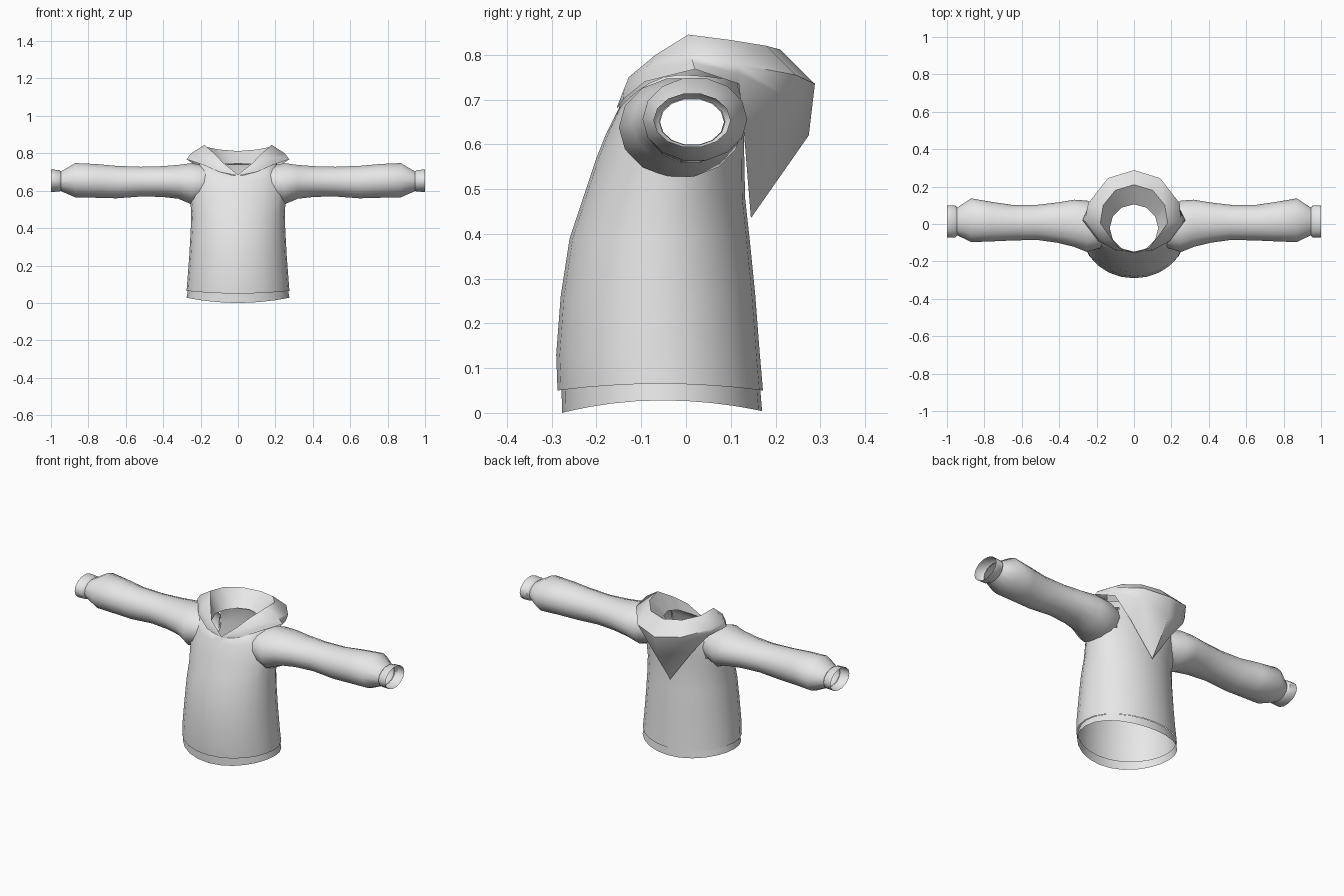
import bpy
import bmesh
from math import sin, cos, tau, radians
from mathutils import Vector

default_cube = bpy.data.objects.get("Cube")
if default_cube:
    bpy.data.objects.remove(default_cube, do_unlink=True)

# Single cloth colour
cloth = bpy.data.materials.new("light grey cloth")
cloth.use_nodes = True
cloth.diffuse_color = (0.8, 0.8, 0.8, 1)
cloth.node_tree.nodes["Principled BSDF"].inputs["Base Color"].default_value = (0.8, 0.8, 0.8, 1)


def body_ring(z_front, z_side, z_back, half_width, y_front, y_back, count=24):
    """Horizontal ring, starting at the front, whose height varies around it."""
    points = []
    for k in range(count):
        angle = tau * (k / count - 0.25)
        s, c = sin(angle), cos(angle)
        z_end = z_front if s < 0 else z_back
        y = (y_front + y_back) / 2 + s * (y_back - y_front) / 2
        points.append(Vector((half_width * c, y, z_side + (z_end - z_side) * s * s)))
    return points


def sleeve_ring(side, x, y_front, y_back, z_low, z_high, count=14):
    """Upright ring across the arm."""
    points = []
    for k in range(count):
        angle = tau * k / count
        y = (y_front + y_back) / 2 + cos(angle) * (y_back - y_front) / 2
        z = (z_low + z_high) / 2 + sin(angle) * (z_high - z_low) / 2
        points.append(Vector((side * x, y, z)))
    return points


def mirrored_loop(half):
    """Close a front-to-back half outline into a full loop."""
    right = [(-x, y, z) for x, y, z in reversed(half[1:-1])]
    return [Vector(p) for p in half + right]


def loft(name, rings, hole=None):
    """Skin closed rings into an open cloth surface; hole drops faces by centre."""
    bm = bmesh.new()
    rows = [[bm.verts.new(p) for p in ring] for ring in rings]
    for low, high in zip(rows, rows[1:]):
        for k in range(len(low)):
            n = (k + 1) % len(low)
            bm.faces.new((low[k], low[n], high[n], high[k]))
    bmesh.ops.recalc_face_normals(bm, faces=bm.faces[:])
    if hole:
        doomed = [f for f in bm.faces if hole(f.calc_center_median())]
        bmesh.ops.delete(bm, geom=doomed, context="FACES")
    mesh = bpy.data.meshes.new(name)
    bm.to_mesh(mesh)
    bm.free()
    mesh.materials.append(cloth)
    obj = bpy.data.objects.new(name, mesh)
    bpy.context.collection.objects.link(obj)
    bpy.ops.object.select_all(action="DESELECT")
    obj.select_set(True)
    bpy.context.view_layer.objects.active = obj
    bpy.ops.object.shade_smooth_by_angle(angle=radians(50))
    return obj


# Torso, from the waist up to the neck opening, with an armhole on each side
torso_rings = [
    (0.05, 0.065, 0.05, 0.275, -0.287, 0.172),
    (0.13, 0.13, 0.13, 0.27, -0.29, 0.165),
    (0.26, 0.26, 0.26, 0.26, -0.28, 0.155),
    (0.39, 0.39, 0.39, 0.253, -0.26, 0.142),
    (0.48, 0.48, 0.48, 0.25, -0.23, 0.132),
    (0.57, 0.58, 0.58, 0.258, -0.2, 0.13),
    (0.62, 0.64, 0.64, 0.255, -0.18, 0.13),
    (0.65, 0.7, 0.7, 0.24, -0.165, 0.127),
    (0.68, 0.755, 0.74, 0.2, -0.15, 0.118),
    (0.68, 0.735, 0.745, 0.13, -0.147, 0.105),
]


def in_armhole(p):
    return abs(p.x) > 0.14 and 0.58 < p.z < 0.705 and -0.1 < p.y < 0.085


loft("torso", [body_ring(*r) for r in torso_rings], in_armhole)

# Waistband tucked under the torso edge
loft("waistband", [
    body_ring(0.0, 0.028, 0.004, 0.275, -0.277, 0.17),
    body_ring(0.052, 0.067, 0.052, 0.268, -0.278, 0.166),
])

# Sleeves and cuffs: distance along the arm, front, back, bottom, top
sleeve_rings = [
    (0.17, -0.125, 0.09, 0.55, 0.735),
    (0.25, -0.15, 0.125, 0.525, 0.75),
    (0.32, -0.122, 0.13, 0.555, 0.74),
    (0.41, -0.1, 0.115, 0.565, 0.733),
    (0.52, -0.085, 0.102, 0.567, 0.73),
    (0.65, -0.088, 0.102, 0.557, 0.735),
    (0.76, -0.093, 0.118, 0.56, 0.745),
    (0.87, -0.097, 0.137, 0.562, 0.75),
    (0.95, -0.058, 0.085, 0.598, 0.702),
]
cuff_rings = [
    (0.945, -0.06, 0.086, 0.598, 0.703),
    (0.955, -0.073, 0.1, 0.594, 0.712),
    (1.0, -0.073, 0.1, 0.592, 0.715),
]
for label, side in (("left", 1), ("right", -1)):
    loft(label + "_sleeve", [sleeve_ring(side, *r) for r in sleeve_rings])
    loft(label + "_cuff", [sleeve_ring(side, *r) for r in cuff_rings])

# Hood: neck seam, opening ridge, bulge, hanging fold and lower hem
seam = body_ring(0.68, 0.735, 0.745, 0.13, -0.148, 0.105, 12)
ridge = mirrored_loop([
    (0, -0.152, 0.686), (0.08, -0.128, 0.75), (0.128, -0.068, 0.8),
    (0.18, 0.005, 0.845), (0.165, 0.1, 0.833), (0.1, 0.18, 0.82), (0, 0.21, 0.812),
])
bulge = mirrored_loop([
    (0, -0.154, 0.684), (0.095, -0.138, 0.725), (0.175, -0.085, 0.775),
    (0.25, 0.01, 0.8), (0.245, 0.11, 0.78), (0.14, 0.245, 0.755), (0, 0.288, 0.735),
])
hem = mirrored_loop([
    (0, -0.154, 0.68), (0.1, -0.141, 0.7), (0.19, -0.092, 0.74),
    (0.275, 0.02, 0.768), (0.225, 0.118, 0.735), (0.13, 0.13, 0.62), (0, 0.145, 0.435),
])
fold = []
for k, (a, b) in enumerate(zip(bulge, hem)):
    sag = max(0, -cos(tau * k / len(hem))) ** 4
    fold.append(a.lerp(b, 0.55) + sag * Vector((0, 0.065, 0.05)))
loft("hood", [seam, ridge, bulge, fold, hem])
